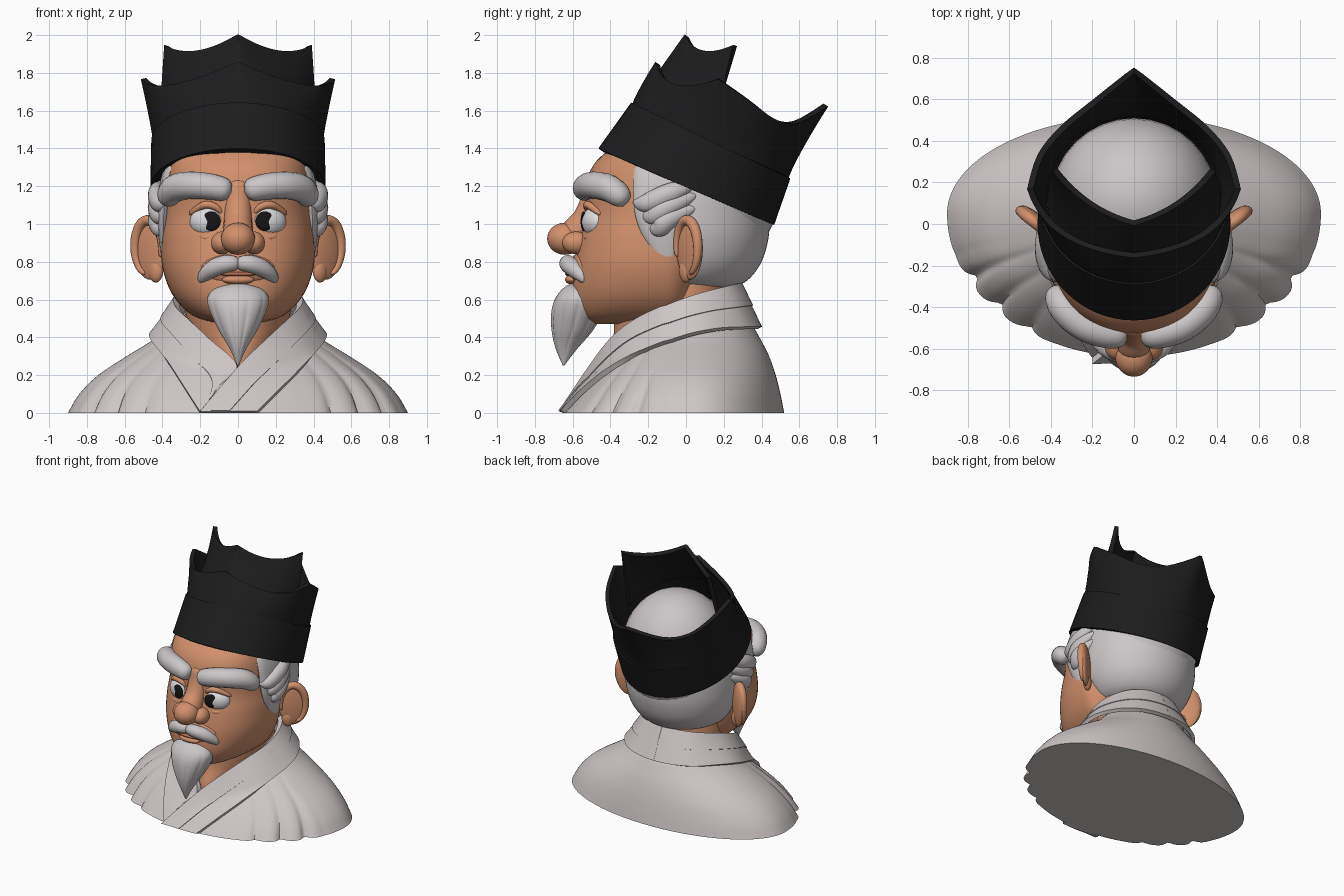
import bpy, bmesh, math
from mathutils import Vector, Matrix

if "Cube" in bpy.data.objects:
    bpy.data.objects.remove(bpy.data.objects["Cube"])
made = []


def material(name, r, g, b):
    m = bpy.data.materials.new(name)
    m.use_nodes = True
    m.diffuse_color = (r, g, b, 1)
    m.node_tree.nodes["Principled BSDF"].inputs["Base Color"].default_value = (r, g, b, 1)
    return m


SKIN = material("warm skin", .64, .28, .15)
LIP = material("lip", .42, .15, .08)
CLOTH = material("pale cloth", .62, .565, .565)
HAIR = material("grey hair", .6, .565, .57)
HAT = material("black felt", .012, .012, .013)
WHITE = material("eye white", .72, .72, .74)
PUPIL = material("pupil", .008, .007, .007)


def lerp(a, b, t):
    return tuple(p + (q - p) * t for p, q in zip(a, b))


def smooth(pts, steps=6):
    """Catmull-Rom through tuples of any length."""
    out = []
    for i in range(len(pts) - 1):
        p0, p1, p2 = pts[max(i - 1, 0)], pts[i], pts[i + 1]
        p3 = pts[min(i + 2, len(pts) - 1)]
        for k in range(steps):
            t = k / steps
            out.append(tuple(b + .5 * t * (c - a + t * (2*a - 5*b + 4*c - d + t * (3*(b - c) + d - a)))
                             for a, b, c, d in zip(p0, p1, p2, p3)))
    return out + [tuple(pts[-1])]


def finish(name, bm, mat, thick=0):
    bmesh.ops.recalc_face_normals(bm, faces=bm.faces[:])
    me = bpy.data.meshes.new(name)
    bm.to_mesh(me)
    bm.free()
    me.materials.append(mat)
    ob = bpy.data.objects.new(name, me)
    bpy.context.collection.objects.link(ob)
    made.append(ob)
    if thick:
        mod = ob.modifiers.new("thickness", 'SOLIDIFY')
        mod.thickness, mod.offset = thick, 0
        bpy.context.view_layer.objects.active = ob
        bpy.ops.object.modifier_apply(modifier=mod.name)
        for v in ob.data.vertices:
            v.co.z = max(v.co.z, 0)


def grid(name, rows, mat, closed=True, thick=0):
    """Skin rows of points; closed rows get end caps unless thickened."""
    bm = bmesh.new()
    vs = [[bm.verts.new(p) for p in row] for row in rows]
    n = len(rows[0])
    for a, b in zip(vs, vs[1:]):
        for i in range(n if closed else n - 1):
            j = (i + 1) % n
            bm.faces.new((a[i], a[j], b[j], b[i]))
    if closed and not thick:
        bm.faces.new(vs[0])
        bm.faces.new(vs[-1])
    finish(name, bm, mat, thick)


def loft(name, levels, mat, cy=None, power=2, n=64, shape=None):
    """Levels are (z, half width, front y, back y)."""
    rows = []
    for z, rx, yf, yb in smooth(levels):
        c = (yf + yb) / 2 if cy is None else cy
        row = []
        for i in range(n):
            a = math.tau * i / n
            ca, sa = math.cos(a), math.sin(a)
            k = shape(a, z) if shape else 1
            x = math.copysign(abs(ca) ** (2 / power), ca) * rx * k
            y = math.copysign(abs(sa) ** (2 / power), sa) * k
            row.append((x, c + y * ((yb - c) if sa > 0 else (c - yf)), z))
        rows.append(row)
    grid(name, rows, mat)


def tube(name, pts, mat, out=(0, -1, 0), flat=1, cap=.15):
    """Rounded tube through (x, y, z, radius); flat squashes it along out."""
    path = smooth(pts, 7)
    rows = []
    for i, p in enumerate(path):
        tan = (Vector(path[min(i + 1, len(path) - 1)][:3]) - Vector(path[max(i - 1, 0)][:3])).normalized()
        u = Vector(out) - tan * tan.dot(Vector(out))
        u.normalize()
        v = tan.cross(u)
        t = i / (len(path) - 1)
        e = min(min(t, 1 - t) / cap, 1)
        r = p[3] * max(math.sqrt(1 - (1 - e) ** 2), .02)
        rows.append([Vector(p[:3]) + r * (u * flat * math.cos(a) + v * math.sin(a))
                     for a in (math.tau * k / 16 for k in range(16))])
    grid(name, rows, mat)


def ball(name, loc, r, mat, turn=0):
    bm = bmesh.new()
    m = Matrix.Translation(loc) @ Matrix.Rotation(turn, 4, 'Z') @ Matrix.Diagonal((*r, 1))
    bmesh.ops.create_uvsphere(bm, u_segments=32, v_segments=20, radius=1, matrix=m)
    finish(name, bm, mat)


# Robe body with folds on the front of both shoulders
ROBE = [(0, .9, -.64, .52), (.1, .84, -.56, .50), (.2, .74, -.47, .475), (.3, .59, -.37, .44),
        (.38, .46, -.28, .40), (.45, .37, -.2, .36), (.53, .28, -.1, .31), (.6, .2, -.04, .27)]


def folds(a, z):
    s = -math.sin(a)
    mask = max(0, min(1, (s - .25) * 5, (.93 - s) * 6))
    return 1 - .06 * mask * max(0, 1 - z / .42) * (1 - abs(math.sin(13 * a))) ** 1.3


loft("robe", ROBE, CLOTH, cy=.05, n=240, shape=folds)


def robe_front(x, z):
    for a, b in zip(ROBE, ROBE[1:]):
        if a[0] <= z <= b[0]:
            _, rx, yf, _ = lerp(a, b, (z - a[0]) / (b[0] - a[0]))
            if abs(x) < rx:
                return .05 + (yf - .05) * math.sqrt(1 - (x / rx) ** 2)
    return 1


# Crossed collar: one lapel over a mirrored one, each with a raised trim
INNER = [(0, .28, .68), (.2, .22, .665), (.31, .06, .62), (.32, -.1, .56), (.25, -.25, .485),
         (.15, -.37, .39), (0, -.485, .24), (-.2, -.645, 0)]
OUTER = [(0, .39, .45), (.25, .33, .45), (.41, .16, .44), (.46, -.02, .40), (.40, -.25, .31),
         (.32, -.38, .22), (.22, -.50, .12), (.1, -.64, 0)]
UNDER_INNER = INNER[:7] + [(.1, -.56, .12)]
UNDER_OUTER = OUTER[:5] + [(.34, -.36, .22), (.27, -.47, .11), (.2, -.6, 0)]


def edge(pts):
    """Smooth edge that leaves the centre back square on."""
    x, y, z = pts[1]
    return smooth([(-x, y, z)] + pts, 8)[8:]


def lapel(name, side, inner, outer, hi, thick, lift):
    rows = []
    for a, b in zip(edge(inner), edge(outer)):
        row = []
        for k in range(9):
            x, y, z = lerp(a, b, hi * k / 8)
            if y < -.1:
                y = min(y, robe_front(x, z) - .01) - lift
            row.append((x * side, y, max(z, 0)))
        rows.append(row)
    grid(name, rows, CLOTH, False, thick)


for label, side, inner, outer, lift in (("over", 1, INNER, OUTER, .012),
                                        ("under", -1, UNDER_INNER, UNDER_OUTER, 0)):
    lapel(label + "_lapel", side, inner, outer, 1, .028, lift)
    lapel(label + "_lapel_trim", side, inner, outer, .52, .04, lift)

# Neck and head
loft("neck", [(.18, .1, -.43, .1), (.27, .16, -.43, .15), (.4, .25, -.385, .2), (.55, .28, -.38, .22),
              (.7, .28, -.36, .22)], SKIN, cy=0)
loft("head", [(.47, .1, -.5, -.25), (.50, .21, -.56, -.05), (.56, .295, -.59, .03), (.65, .36, -.6, .06),
              (.78, .402, -.59, .1), (.92, .405, -.565, .15), (1.05, .39, -.535, .18),
              (1.2, .385, -.53, .2), (1.32, .37, -.485, .18), (1.42, .33, -.37, .1),
              (1.45, .2, -.3, 0)], SKIN, cy=-.12, power=2.3)
ball("muzzle", (0, -.53, .76), (.2, .09, .1), SKIN)
ball("lower_lip", (0, -.605, .705), (.085, .035, .025), SKIN)
ball("mouth_line", (0, -.615, .735), (.1, .025, .012), LIP)

# Nose
ball("nose_tip", (0, -.64, .922), (.09, .095, .085), SKIN)
tube("nose_bridge", [(0, -.46, 1.24, .08), (0, -.485, 1.12, .075), (0, -.53, 1.02, .075),
                     (0, -.585, .95, .08), (0, -.6, .9, .06)], SKIN)

# Hair at the back and crown
loft("back_hair", [(.66, .16, -.1, .2), (.675, .26, -.12, .28), (.72, .33, -.15, .345), (.8, .385, -.18, .4),
                   (.9, .415, -.2, .432), (1, .425, -.2, .442), (1.15, .42, -.2, .435),
                   (1.3, .39, -.2, .42)], HAIR, cy=.02)
ball("crown_hair", (0, .115, 1.22), (.4, .395, .46), HAIR)

# Paired features
for side, tag in ((1, "left"), (-1, "right")):
    def mir(pts):
        return [(p[0] * side,) + tuple(p[1:]) for p in pts]

    ball(tag + "_nostril", (.085 * side, -.58, .9), (.058, .075, .06), SKIN)
    ball(tag + "_eye", (.168 * side, -.488, 1.012), (.092, .058, .075), WHITE, .42 * side)
    ball(tag + "_pupil", (.142 * side, -.541, 1.015), (.05, .014, .052), PUPIL, .2 * side)
    tube(tag + "_lower_lid", mir([(.08, -.51, .98, .012), (.12, -.525, .945, .016), (.18, -.515, .93, .018),
                                  (.26, -.45, .97, .012)]), SKIN)
    tube(tag + "_upper_lid", mir([(.08, -.51, 1.05, .012), (.12, -.525, 1.09, .018), (.18, -.515, 1.1, .02),
                                  (.26, -.45, 1.05, .014)]), SKIN)
    tube(tag + "_eyebrow", mir([(.035, -.535, 1.17, .058), (.13, -.53, 1.195, .068), (.25, -.485, 1.205, .072),
                                (.34, -.4, 1.185, .072), (.385, -.31, 1.115, .055)]), HAIR)
    tube(tag + "_moustache", mir([(-.01, -.62, .79, .035), (.06, -.625, .79, .046), (.13, -.595, .765, .046),
                                  (.18, -.555, .725, .033), (.2, -.535, .69, .014)]), HAIR)
    # Sideburn with swept locks over it
    tube(tag + "_sideburn", mir([(.345, -.1, 1.3, .17), (.375, -.11, 1.2, .17), (.393, -.12, 1.05, .15),
                                 (.395, -.115, .92, .1), (.395, -.1, .78, .012)]), HAIR, (1, 0, 0), .25, .05)
    for k in range(3):
        d = k * .065
        tube(tag + "_lock_%d" % (k + 1),
             mir([(.375, -.28 + d * .6, 1.12 - d, .02), (.415, -.21 + d * .5, 1.11 - d, .05),
                  (.43, -.09, 1.16 - d, .055), (.405, .06, 1.22 - d, .03)]), HAIR, (1, 0, 0), .85, .3)
    # Ear: thin angled shell, curled rim and lobe
    turn = .68 * side
    ball(tag + "_ear", (.465 * side, .02, .87), (.105, .028, .165), SKIN, turn)
    rim = []
    for k in range(13):
        a = math.radians(200 - k * 23)
        w = .012 + .016 * math.sin(math.pi * k / 12)
        off = Vector((.09 * math.cos(a), -.018, .145 * math.sin(a)))
        off = Matrix.Rotation(.68, 3, 'Z') @ off
        rim.append((.465 + off.x, .02 + off.y, .875 + off.z, w))
    tube(tag + "_ear_rim", mir(rim), SKIN, (.6 * side, -.8, 0), 1, .06)
    ball(tag + "_ear_lobe", (.435 * side, 0, .755), (.045, .03, .065), SKIN, turn)

# Pointed beard with combed ridges
loft("beard", [(.25, .004, -.652, -.645), (.34, .045, -.69, -.575), (.44, .105, -.712, -.49),
               (.54, .152, -.712, -.44), (.61, .163, -.69, -.44), (.66, .12, -.65, -.48),
               (.685, .03, -.61, -.56)], HAIR, n=96,
     shape=lambda a, z: 1 - .05 * (1 - abs(math.sin(5 * a))) ** 2 * max(0, min(1, (.68 - z) * 6)))

# Hat: tilted band, flared outer wall with four points, standing front panel
HALF = 32


def arc(a, m, b, t):
    """Parabola from a to b passing through m half way."""
    return tuple(p * (1 - t) * (1 - 2*t) + q * 4 * t * (1 - t) + r * t * (2*t - 1) for p, q, r in zip(a, m, b))


def ring(s, rx, cy, ry, front, slope, grow=1):
    a = math.pi * (s - .5)
    y = cy + ry * math.sin(a) * grow
    return (rx * math.cos(a) * grow, y, front - slope * (y - cy + ry))


def brim(s):
    return ring(s, .447, 0, .45, 1.39, .433)


def fold_line(s, g=1):
    return ring(s, .435, .13, .4, 1.63, .475, g)


BACK_EDGE = smooth([(.5, .17, 1.77), (.45, .33, 1.66), (.345, .46, 1.56), (.2, .58, 1.54), (0, .74, 1.63)],
                   HALF // 8)


def points(s):
    if s <= .5:
        return arc((0, -.15, 1.85), (.33, -.05, 1.735), (.5, .17, 1.77), s * 2)
    return BACK_EDGE[round((s - .5) * HALF)]


def mirrored(half, closed):
    flip = [(-x, y, z) for x, y, z in half]
    return half + flip[-2:0:-1] if closed else flip[:0:-1] + half


def wall(name, low, high, closed, thick, top=1, flare=1):
    rows = []
    for k in range(13):
        t = k / 12
        half = []
        for i in range(HALF + 1):
            s = top * i / HALF
            a, b = low(s), high(s)
            x, y, _ = lerp(a, b, t ** flare)
            half.append((x, y, a[2] + (b[2] - a[2]) * t))
        rows.append(mirrored(half, closed))
    grid(name, rows, HAT, closed, thick)


wall("hat_band", brim, lambda s: fold_line(s, 1.015), True, .035)
wall("hat_outer_wall", fold_line, points, True, .03, 1, 1.15)


def panel_foot(s):
    x, y, z = fold_line(s, .93)
    return x, y, z + .03


def panel_top(s):
    return arc((0, .005, 1.995), (.21, .1, 1.91), (.38, .26, 1.945), s * 2)


wall("hat_front_panel", panel_foot, panel_top, False, .03, .5)

# Smooth shading with crisp edges
bpy.ops.object.select_all(action='DESELECT')
for ob in made:
    ob.select_set(True)
bpy.context.view_layer.objects.active = made[0]
bpy.ops.object.shade_smooth_by_angle(angle=math.radians(42))
